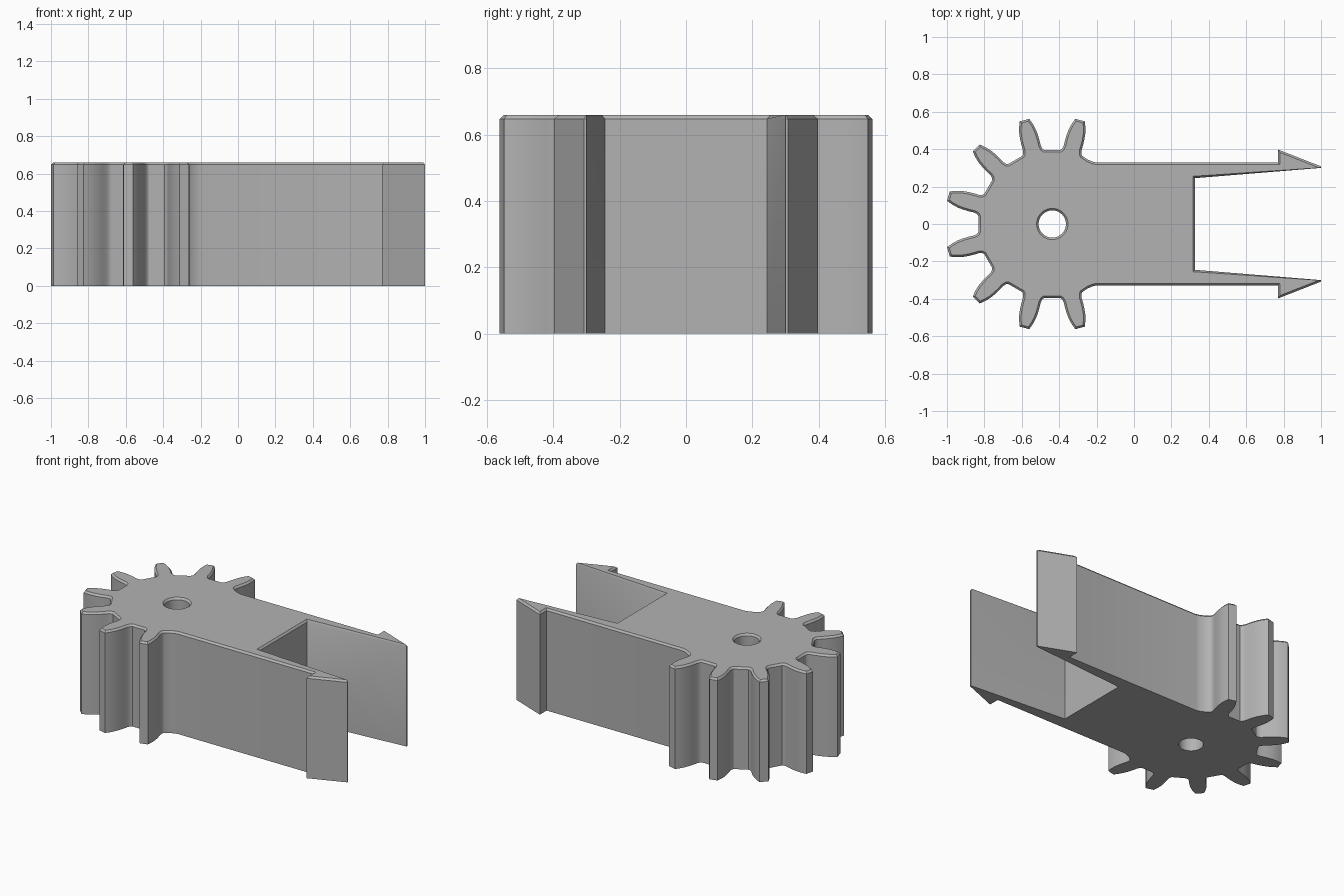
import bpy, bmesh
from math import sin, cos, radians, pi
from mathutils import Vector

cube = bpy.data.objects.get("Cube")
if cube:
    bpy.data.objects.remove(cube)

CENTRE_X = -0.437
HEIGHT, CHAMFER = 0.66, 0.012
ROOT = 0.393

# Single matte grey
grey = bpy.data.materials.new("plain_grey")
grey.use_nodes = True
colour = (0.45, 0.45, 0.45, 1)
grey.diffuse_color = colour
grey.node_tree.nodes["Principled BSDF"].inputs["Base Color"].default_value = colour

# Tooth flank from root to tip: radius, half width
flank = [(0.393, 0.061), (0.402, 0.053), (0.42, 0.049), (0.45, 0.05),
         (0.48, 0.049), (0.51, 0.046), (0.54, 0.039), (0.56, 0.032), (0.575, 0.026)]


def tooth(degrees):
    """Points of one gear tooth, in order of rising angle."""
    a = radians(degrees)
    out, side = Vector((cos(a), sin(a))), Vector((-sin(a), cos(a)))
    centre = Vector((CENTRE_X, 0))
    lower = [centre + out * r - side * w for r, w in flank]
    upper = [centre + out * r + side * w for r, w in reversed(flank)]
    return lower + upper


# Upper half outline: fork arm with barb, then the gear teeth
half = [Vector(p) for p in ((0.325, 0.245), (1, 0.3), (1, 0.308), (0.77, 0.398),
                            (0.77, 0.328), (-0.2, 0.328), (-0.225, 0.334), (-0.25, 0.346))]
for degrees in (75, 105, 135, 165):
    half += tooth(degrees)
outline = half + [Vector((p.x, -p.y)) for p in reversed(half)]
hole = [Vector((CENTRE_X + 0.073 * cos(2 * pi * i / 40), 0.073 * sin(2 * pi * i / 40)))
        for i in range(40)]

# Flat plate with a round hole
bm = bmesh.new()
for loop in (outline, hole):
    verts = [bm.verts.new((p.x, p.y, 0)) for p in loop]
    for i, v in enumerate(verts):
        bm.edges.new((v, verts[i - 1]))
bmesh.ops.triangle_fill(bm, use_beauty=True, edges=bm.edges[:], normal=(0, 0, 1))

# Raise the plate, then chamfer the top rim
base = bm.faces[:]
raised = bmesh.ops.extrude_face_region(bm, geom=base, use_keep_orig=True)["geom"]
top = [f for f in raised if isinstance(f, bmesh.types.BMFace)]
for v in {v for f in top for v in f.verts}:
    v.co.z = HEIGHT - CHAMFER
bmesh.ops.recalc_face_normals(bm, faces=bm.faces[:])
bmesh.ops.inset_region(bm, faces=top, thickness=CHAMFER * 0.9, use_even_offset=True,
                       use_boundary=True)
inner = {v for f in top for v in f.verts}
for v in inner:
    v.co.z = HEIGHT
bmesh.ops.remove_doubles(bm, verts=[v for v in inner if v.co.x > 0.9], dist=0.02)
bmesh.ops.dissolve_limit(bm, angle_limit=0.01, verts=bm.verts[:], edges=bm.edges[:])

mesh = bpy.data.meshes.new("gear_fork")
bm.to_mesh(mesh)
bm.free()
mesh.materials.append(grey)
gear_fork = bpy.data.objects.new("gear_fork", mesh)
bpy.context.collection.objects.link(gear_fork)
bpy.context.view_layer.objects.active = gear_fork
gear_fork.select_set(True)
bpy.ops.object.shade_smooth_by_angle(angle=radians(32))
